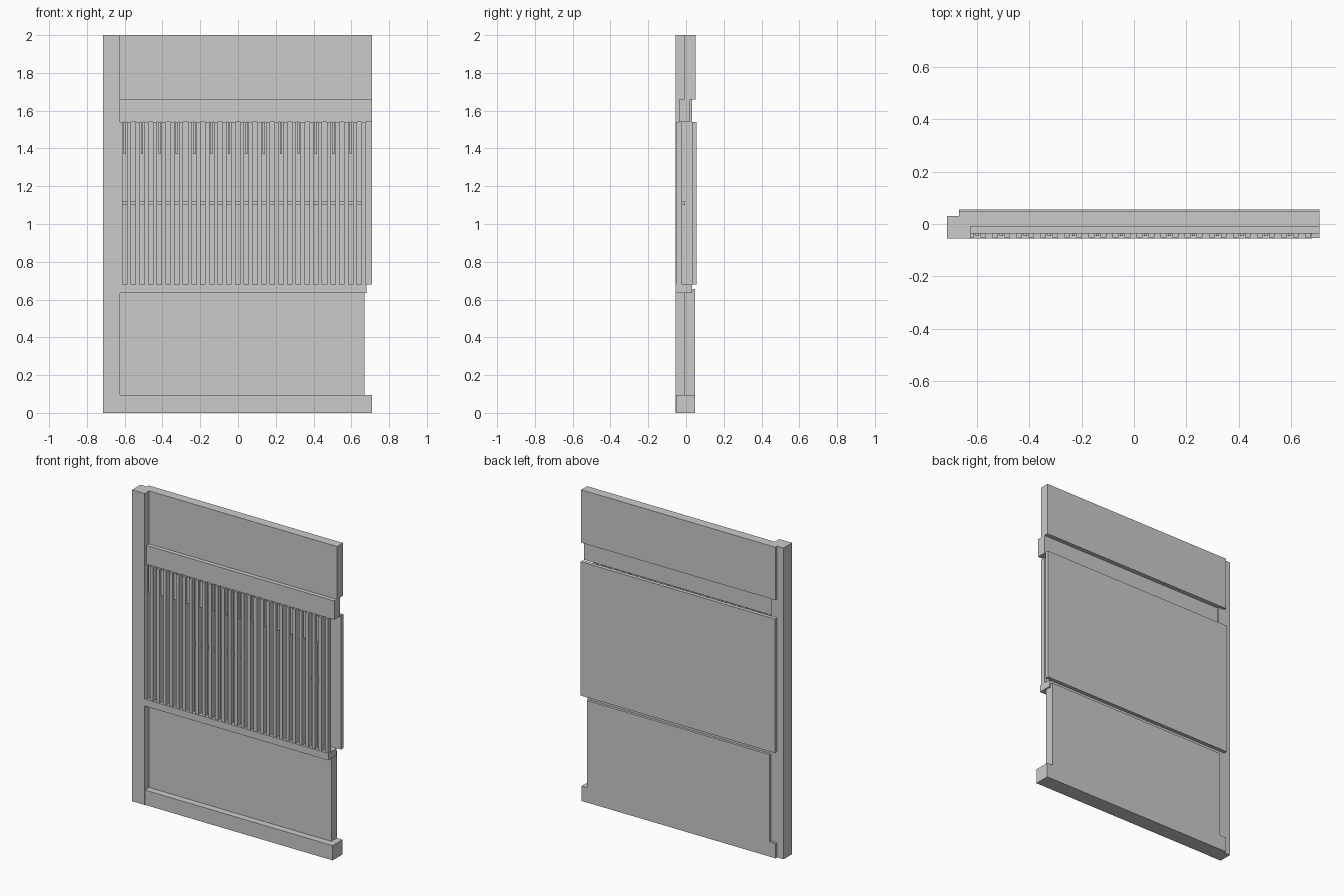
import bpy

if "Cube" in bpy.data.objects:
    bpy.data.objects.remove(bpy.data.objects["Cube"])

# Single flat grey
grey = bpy.data.materials.new("light_grey")
grey.diffuse_color = (0.6, 0.6, 0.6, 1)
grey.use_nodes = True
grey.node_tree.nodes["Principled BSDF"].inputs["Base Color"].default_value = grey.diffuse_color


def box(name, x, y, z):
    """Box from (min, max) spans on each axis."""
    verts = [(a, b, c) for a in x for b in y for c in z]
    faces = [(0, 1, 3, 2), (4, 6, 7, 5), (0, 4, 5, 1),
             (2, 3, 7, 6), (0, 2, 6, 4), (1, 5, 7, 3)]
    mesh = bpy.data.meshes.new(name)
    mesh.from_pydata(verts, [], faces)
    mesh.materials.append(grey)
    obj = bpy.data.objects.new(name, mesh)
    bpy.context.collection.objects.link(obj)
    return obj


LEFT, INNER, REBATE, RIGHT = -0.715, -0.625, -0.67, 0.71

# Upright post on the left
box("side_post", (LEFT, INNER), (-0.055, 0.031), (0, 2))

# Upper panel, with its rear lip lapping over the post
box("upper_panel", (INNER, RIGHT), (-0.01, 0.05), (1.66, 2))
box("upper_panel_lip", (REBATE, INNER), (0.031, 0.05), (1.66, 2))

# Rail above the slats
box("upper_rail", (INNER, RIGHT), (-0.037, 0.022), (1.54, 1.66))

# Thin board behind the slats
box("back_board", (REBATE, RIGHT), (0.031, 0.055), (0.68, 1.54))

# Rail below the slats
box("lower_rail", (INNER, 0.68), (-0.055, 0.031), (0.635, 0.68))

# Lower panel
box("lower_panel", (INNER, 0.67), (-0.01, 0.047), (0.095, 0.655))

# Bottom rail with its rear lip
box("bottom_rail", (INNER, RIGHT), (-0.053, 0.047), (0, 0.095))
box("bottom_rail_lip", (REBATE, INNER), (0.031, 0.047), (0, 0.095))

# Row of upright slats; the first is partly let into the post
STEP, FIRST = 0.046, -0.623
for i in range(29):
    c = FIRST + STEP * i
    box("slat", (max(c - 0.011, INNER), c + 0.011), (-0.052, -0.02), (0.677, 1.54))

# Short spacers hanging in every other gap
for i in range(14):
    c = FIRST + STEP * (2 * i + 0.5)
    box("short_spacer", (c - 0.006, c + 0.006), (-0.045, -0.022), (1.37, 1.54))

# Cross rod behind the slats
box("cross_rod", (INNER, 0.665), (-0.02, -0.005), (1.10, 1.12))
